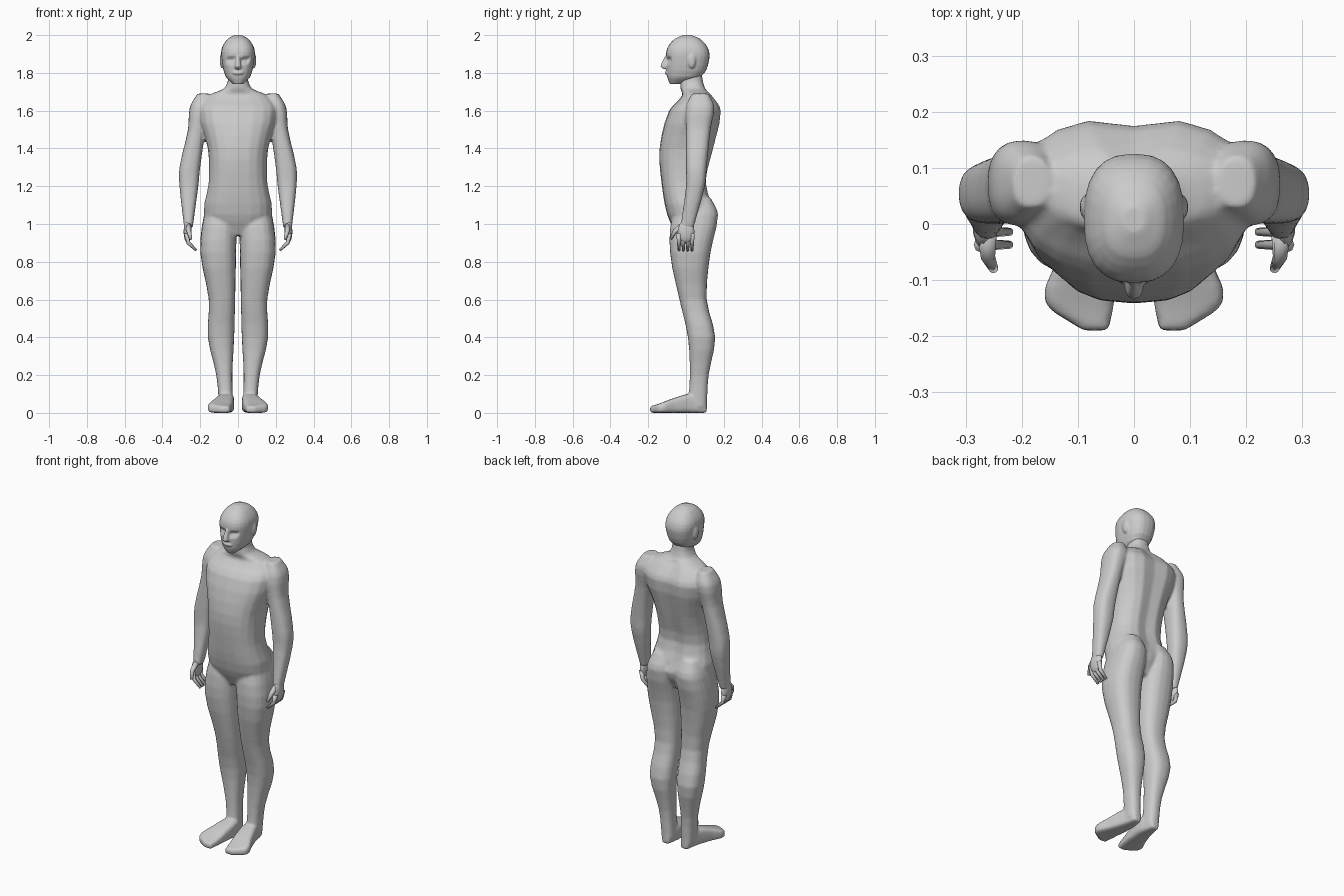
import bpy
import bmesh
import math
from mathutils import Matrix, Vector

default_cube = bpy.data.objects.get("Cube")
if default_cube:
    bpy.data.objects.remove(default_cube, do_unlink=True)

BOTH_SIDES = (1, -1)
CENTRE_ONLY = (1,)

# One plain grey colour for the whole figure
grey = bpy.data.materials.new("plain grey")
grey.use_nodes = True
colour = (0.6, 0.6, 0.6, 1)
grey.diffuse_color = colour
grey.node_tree.nodes["Principled BSDF"].inputs["Base Color"].default_value = colour


def slope(sections, index, column):
    """Slope of one column of the sections at a given row."""
    before = sections[max(index - 1, 0)]
    after = sections[min(index + 1, len(sections) - 1)]
    return (after[column] - before[column]) / (after[0] - before[0])


def smooth_sections(sections, steps=3):
    """Add sections in between, along a smooth curve."""
    result = []
    for index, (start, end) in enumerate(zip(sections, sections[1:])):
        span = end[0] - start[0]
        for step in range(steps):
            t = step / steps
            blend = t * t * (3 - 2 * t)
            row = [start[0] + span * t]
            for column in range(1, len(start)):
                leaving = slope(sections, index, column) * span
                arriving = slope(sections, index + 1, column) * span
                bend = t * (1 - t) * (leaving * (1 - t) - arriving * t)
                change = end[column] - start[column]
                row.append(start[column] + change * blend + bend)
            result.append(row)
    result.append(sections[-1])
    return result


def skin_rings(bm, rings):
    """Bridge a list of vertex rings and close both ends."""
    for lower, upper in zip(rings, rings[1:]):
        count = len(lower)
        for i in range(count):
            j = (i + 1) % count
            bm.faces.new((lower[i], lower[j], upper[j], upper[i]))
    bm.faces.new(rings[0])
    bm.faces.new(rings[-1])


def signed_power(value, power):
    return math.copysign(abs(value) ** power, value)


def loft(bm, sections, sides=BOTH_SIDES, upright=True, segments=20, roundness=0.8):
    """Sections hold a position, the x range and the range across."""
    for side in sides:
        rings = []
        for position, x_low, x_high, low, high in smooth_sections(sections):
            ring = []
            for i in range(segments):
                angle = math.tau * i / segments
                u = signed_power(math.cos(angle), roundness)
                v = signed_power(math.sin(angle), roundness)
                x = side * (x_low + x_high + (x_high - x_low) * u) / 2
                across = (low + high + (high - low) * v) / 2
                place = (x, across, position) if upright else (x, position, across)
                ring.append(bm.verts.new(place))
            rings.append(ring)
        skin_rings(bm, rings)


def centred_loft(bm, rows, **options):
    """Rows hold height, half width, front and back."""
    sections = [(z, -half, half, front, back) for z, half, front, back in rows]
    loft(bm, sections, CENTRE_ONLY, **options)


def ellipsoid(bm, centre, size, sides=BOTH_SIDES):
    for side in sides:
        mirrored = Vector((side * centre[0], centre[1], centre[2]))
        placing = Matrix.LocRotScale(mirrored, None, Vector(size))
        bmesh.ops.create_uvsphere(
            bm, u_segments=16, v_segments=8, radius=1, matrix=placing)


def finger(bm, points, thickness, segments=8):
    """A finger tapering to half its thickness along a path, on both hands."""
    last = len(points) - 1
    for side in BOTH_SIDES:
        path = [Vector((side * x, y, z)) for x, y, z in points]
        rings = []
        for i, point in enumerate(path):
            along = path[min(i + 1, last)] - path[max(i - 1, 0)]
            turn = along.to_track_quat("Z", "Y")
            radius = thickness * (1 - i / last / 2)
            ring = []
            for k in range(segments):
                angle = math.tau * k / segments
                offset = Vector((math.cos(angle), math.sin(angle), 0)) * radius
                ring.append(bm.verts.new(point + turn @ offset))
            rings.append(ring)
        skin_rings(bm, rings)


def finish(bm, name):
    bmesh.ops.recalc_face_normals(bm, faces=bm.faces)
    mesh = bpy.data.meshes.new(name)
    bm.to_mesh(mesh)
    bm.free()
    mesh.materials.append(grey)
    mesh.shade_smooth()
    part = bpy.data.objects.new(name, mesh)
    bpy.context.scene.collection.objects.link(part)
    return part


def fuse(part, voxel, passes):
    """Melt overlapping volumes into one soft skin."""
    remesh = part.modifiers.new("Fuse", "REMESH")
    remesh.mode = "VOXEL"
    remesh.voxel_size = voxel
    remesh.use_smooth_shade = True
    smooth = part.modifiers.new("Soften", "SMOOTH")
    smooth.factor = 0.5
    smooth.iterations = passes


# Torso and neck, with a groove down the spine
body = bmesh.new()
centred_loft(body, [
    (0.94, 0.1, -0.05, 0.1), (1.05, 0.18, -0.1, 0.15),
    (1.22, 0.155, -0.13, 0.11), (1.4, 0.16, -0.14, 0.15),
    (1.6, 0.21, -0.09, 0.19), (1.68, 0.16, -0.02, 0.14),
    (1.72, 0.07, -0.03, 0.1), (1.82, 0.05, -0.03, 0.08)])
for vert in body.verts:
    if vert.co.y > 0.1 and abs(vert.co.x) < 0.02 and 1.1 < vert.co.z < 1.7:
        vert.co.y -= 0.015

# Arms from wrist to shoulder
loft(body, [
    (0.98, 0.24, 0.285, -0.03, 0.04), (1.2, 0.21, 0.31, 0, 0.1),
    (1.3, 0.2, 0.31, 0, 0.11), (1.5, 0.17, 0.265, 0, 0.13),
    (1.62, 0.14, 0.255, 0, 0.15), (1.69, 0.15, 0.215, 0.03, 0.12)])

# Legs from ankle to buttock
loft(body, [
    (0.03, 0.025, 0.1, 0.01, 0.11), (0.2, 0.03, 0.115, 0.02, 0.12),
    (0.4, 0.02, 0.16, 0.01, 0.155), (0.6, 0.015, 0.155, -0.035, 0.11),
    (0.85, 0.01, 0.2, -0.085, 0.13), (1.05, 0.01, 0.18, -0.07, 0.17),
    (1.14, 0.04, 0.14, 0, 0.13)])

# Feet turned slightly outwards, flat on the ground
foot_rows = [
    (0.11, 0.04, 0.085, 0.06), (0.03, 0.02, 0.105, 0.1),
    (-0.06, 0.025, 0.135, 0.08), (-0.14, 0.035, 0.16, 0.05),
    (-0.19, 0.045, 0.09, 0.035)]
loft(body, [(y, inner, outer, 0, height) for y, inner, outer, height in foot_rows],
     upright=False, roundness=0.5)
fuse(finish(body, "body"), 0.008, 4)

# Head, with the eye sockets pressed in
head = bmesh.new()
centred_loft(head, [
    (1.74, 0.025, -0.085, -0.03), (1.78, 0.065, -0.1, 0.08),
    (1.87, 0.087, -0.105, 0.123), (1.93, 0.086, -0.1, 0.117),
    (1.98, 0.055, -0.06, 0.075), (2, 0.02, -0.015, 0.03)], segments=24)
for vert in head.verts:
    if vert.co.y < -0.05 and abs(vert.co.z - 1.87) < 0.015 and 0.015 < abs(vert.co.x) < 0.06:
        vert.co.y += 0.016

# Nose, mouth and ears
centred_loft(head, [
    (1.82, 0.015, -0.12, -0.08), (1.835, 0.017, -0.135, -0.08),
    (1.89, 0.008, -0.11, -0.08)], segments=12)
ellipsoid(head, (0, -0.1, 1.8), (0.03, 0.012, 0.01), CENTRE_ONLY)
ellipsoid(head, (0.085, 0.03, 1.865), (0.012, 0.022, 0.04))
fuse(finish(head, "head"), 0.005, 3)

# Hands with curled fingers and a thumb
hands = bmesh.new()
ellipsoid(hands, (0.268, 0, 0.96), (0.02, 0.045, 0.06))
for row in range(4):
    y = 0.023 * row - 0.037
    finger(hands, [(0.272, y, 0.95), (0.263, y, 0.9), (0.22, y, 0.86)], 0.014)
finger(hands, [(0.262, -0.02, 0.99), (0.26, -0.06, 0.96), (0.25, -0.08, 0.92)], 0.017)
finish(hands, "hands")
